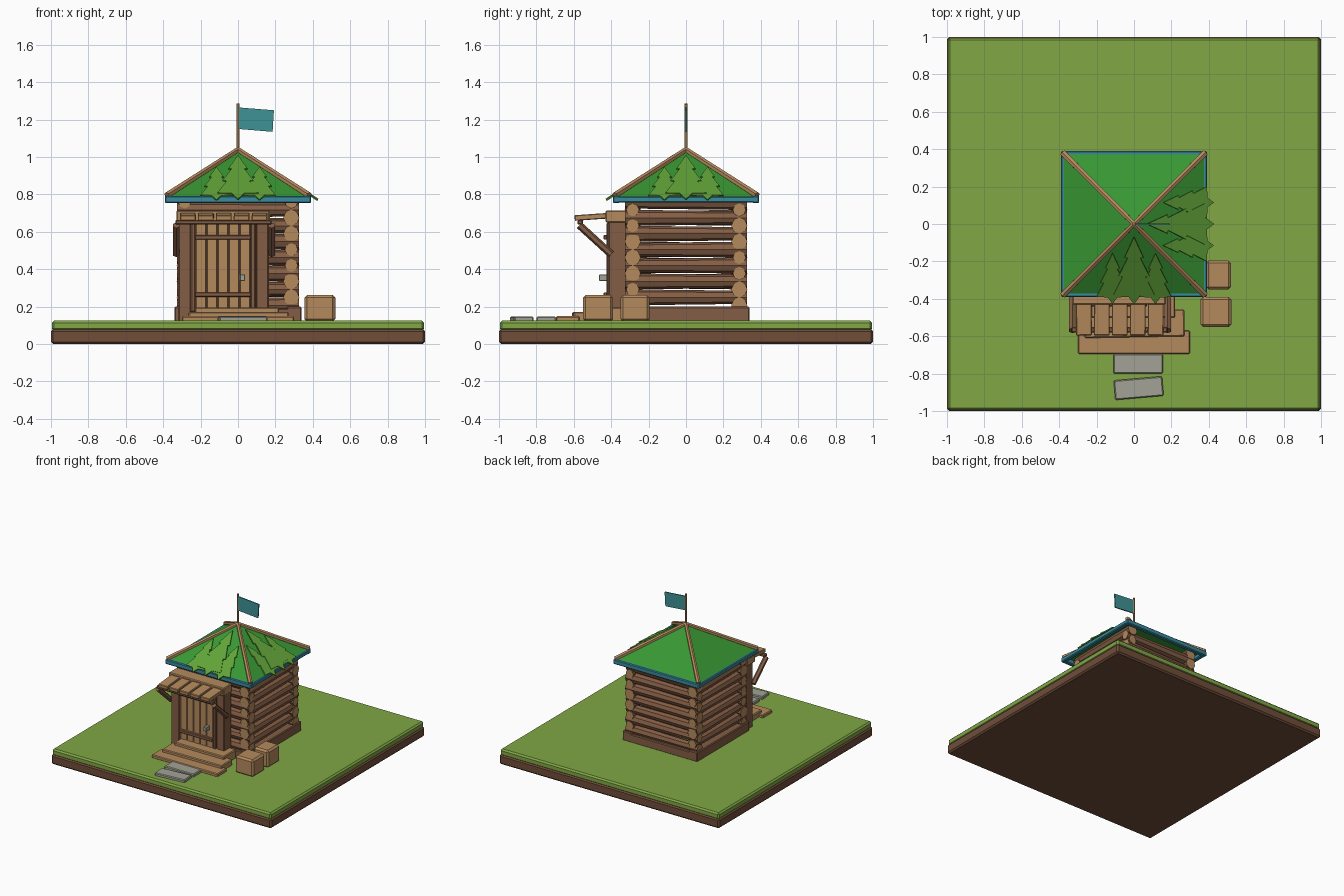
import bpy, bmesh, math, random
from mathutils import Vector, Matrix

random.seed(4)
start_cube = bpy.data.objects.get("Cube")
if start_cube:
    bpy.data.objects.remove(start_cube, do_unlink=True)


def material(name, r, g, b):
    mat = bpy.data.materials.new(name)
    mat.use_nodes = True
    mat.diffuse_color = (r, g, b, 1)
    for node in mat.node_tree.nodes:
        if node.type == 'BSDF_PRINCIPLED':
            node.inputs["Base Color"].default_value = (r, g, b, 1)
            node.inputs["Roughness"].default_value = 0.9
    return mat


GRASS = material("grass green", 0.22, 0.39, 0.06)
DIRT = material("dirt brown", 0.16, 0.075, 0.042)
LOG = material("log brown", 0.23, 0.11, 0.058)
WOOD = material("light wood", 0.46, 0.255, 0.11)
STONE = material("stone grey", 0.36, 0.36, 0.31)
ROOF = material("roof green", 0.04, 0.31, 0.033)
LEAF = material("leaf green", 0.12, 0.37, 0.04)
TEAL = material("eave teal", 0.04, 0.26, 0.34)
FLAG = material("flag teal", 0.048, 0.29, 0.3)


def finish(name, bm, *mats):
    bmesh.ops.recalc_face_normals(bm, faces=bm.faces)
    mesh = bpy.data.meshes.new(name)
    bm.to_mesh(mesh)
    bm.free()
    for mat in mats:
        mesh.materials.append(mat)
    obj = bpy.data.objects.new(name, mesh)
    bpy.context.collection.objects.link(obj)
    return obj


def box(name, mat, xs, ys, zs, rot=(0, 0, 0), bevel=0.006):
    """Box between ranges on each axis, turned about its centre."""
    bm = bmesh.new()
    bmesh.ops.create_cube(bm, size=1)
    size = [b - a for a, b in (xs, ys, zs)]
    bmesh.ops.scale(bm, vec=size, verts=bm.verts)
    obj = finish(name, bm, mat)
    obj.location = [(a + b) / 2 for a, b in (xs, ys, zs)]
    obj.rotation_euler = [math.radians(a) for a in rot]
    if bevel:
        mod = obj.modifiers.new("soft edge", 'BEVEL')
        mod.width = bevel
        mod.segments = 1
    return obj


def pole(name, start, end, r1, r2, side=LOG, cap=WOOD, sides=8):
    """Faceted pole between two points, with its own cap colour."""
    a, b = Vector(start), Vector(end)
    bm = bmesh.new()
    turn = (b - a).to_track_quat('Z', 'Y').to_matrix().to_4x4()
    place = Matrix.Translation((a + b) / 2) @ turn
    bmesh.ops.create_cone(bm, cap_ends=True, segments=sides, radius1=r1,
                          radius2=r2, depth=(b - a).length, matrix=place)
    for face in bm.faces:
        face.material_index = int(len(face.verts) > 4)
    return finish(name, bm, side, cap)


def plate(name, mat, outline, place, depth):
    """Flat outline extruded into a thin plate."""
    bm = bmesh.new()
    face = bm.faces.new([bm.verts.new((x, y, 0)) for x, y in outline])
    out = bmesh.ops.extrude_face_region(bm, geom=[face])
    moved = [v for v in out["geom"] if isinstance(v, bmesh.types.BMVert)]
    bmesh.ops.translate(bm, verts=moved, vec=(0, 0, depth))
    bmesh.ops.transform(bm, matrix=place, verts=bm.verts)
    return finish(name, bm, mat)


# Ground slab
box("dirt_base", DIRT, (-1, 1), (-1, 1), (0, 0.08), bevel=0.012)
box("grass_top", GRASS, (-0.995, 0.995), (-0.995, 0.995), (0.07, 0.125), bevel=0.012)

# Sill beams under the walls
for s in (-1, 1):
    edge = sorted((s * 0.26, s * 0.34))
    box("side_sill", LOG, edge, (-0.34, 0.34), (0.12, 0.2))
    box("cross_sill", LOG, (-0.33, 0.33), edge, (0.12, 0.19))

# Stacked logs, the two directions interlocking at half height
PITCH, REACH, WALL = 0.085, 0.325, 0.285
for i in range(7):
    for s in (-1, 1):
        r1, r2 = random.sample((0.043, 0.035), 2)
        z = 0.25 + PITCH * i
        pole("side_log", (s * WALL, -REACH, z), (s * WALL, REACH, z), r1, r2)
        z -= PITCH / 2
        pole("cross_log", (-REACH, s * WALL, z), (REACH, s * WALL, z), r2, r1)

# Pyramid roof
EAVE, EAVE_Z, APEX_Z = 0.375, 0.79, 1.035
bm = bmesh.new()
base = [bm.verts.new((x * EAVE, y * EAVE, EAVE_Z))
        for x, y in ((-1, -1), (1, -1), (1, 1), (-1, 1))]
top = bm.verts.new((0, 0, APEX_Z))
bm.faces.new(base)
for i in range(4):
    bm.faces.new((base[i], base[(i + 1) % 4], top))
finish("roof", bm, ROOF)

# Eave boards and hip poles
for s in (-1, 1):
    edge = sorted((s * 0.355, s * 0.39))
    box("front_back_eave", TEAL, (-0.39, 0.39), edge, (0.753, 0.793))
    box("side_eave", TEAL, edge, (-0.38, 0.38), (0.756, 0.79))
    for t in (-1, 1):
        pole("hip_pole", (s * 0.38, t * 0.38, 0.795), (0, 0, APEX_Z + 0.004),
             0.018, 0.015, WOOD, WOOD, 6)

# Leafy boughs lying on the front and left slopes
half = [(0, 0), (0.45, 0.3), (0.3, 0.31), (0.75, 0.58), (0.55, 0.59),
        (1, 0.86), (0.3, 0.87), (0, 1)]
outline = half + [(-x, y) for x, y in reversed(half[1:-1])]
slope = (APEX_Z - EAVE_Z) / EAVE
tilt = math.atan(slope)
stretch = 1 / math.cos(tilt)
for turn in (0, math.pi / 2):
    for cx, high, wide, lift in ((-0.115, 0.15, 0.085, 0.006),
                                 (0.115, 0.15, 0.085, 0.007),
                                 (0, 0.06, 0.11, 0.011)):
        pts = [(cx + wide * x, -stretch * (high + (0.42 - high) * y))
               for x, y in outline]
        place = (Matrix.Rotation(turn, 4, 'Z')
                 @ Matrix.Translation((0, 0, APEX_Z))
                 @ Matrix.Rotation(tilt, 4, 'X')
                 @ Matrix.Translation((0, 0, lift)))
        plate("roof_bough", LEAF, pts, place, 0.008)

# Flag
pole("flag_pole", (0, 0, 1.01), (0, 0, 1.285), 0.009, 0.008, WOOD, WOOD, 6)
upright = Matrix.Translation((0, 0.004, 0)) @ Matrix.Rotation(math.pi / 2, 4, 'X')
plate("flag", FLAG, [(0.005, 1.15), (0.185, 1.135), (0.192, 1.25), (0.005, 1.265)],
      upright, 0.009)

# Door frame
box("door_back", LOG, (-0.27, 0.11), (-0.39, -0.3), (0.13, 0.66), bevel=0)
for x in (-0.285, 0.13):
    box("door_post", LOG, (x - 0.035, x + 0.035), (-0.415, -0.32), (0.12, 0.66))
for x in (-0.24, 0.08):
    box("inner_jamb", LOG, (x - 0.013, x + 0.013), (-0.425, -0.34), (0.17, 0.65))
box("door_header", WOOD, (-0.33, 0.17), (-0.43, -0.32), (0.65, 0.715))

# Plank door
for i in range(5):
    x = -0.226 + 0.059 * i
    box("door_plank", WOOD, (x, x + 0.055), (-0.42, -0.38), (0.18, 0.645), bevel=0.004)
for z in (0.265, 0.57):
    box("door_bar", LOG, (-0.23, 0.07), (-0.44, -0.41), (z - 0.012, z + 0.012), bevel=0.003)
box("door_handle", STONE, (0.01, 0.038), (-0.465, -0.42), (0.338, 0.372), bevel=0.003)

# Awning with braces
for i in range(5):
    x = -0.31 + 0.096 * i
    box("awning_slat", WOOD, (x, x + 0.084), (-0.595, -0.42), (0.665, 0.695),
        (4, 0, random.uniform(-1, 1)), 0.004)
box("awning_beam", LOG, (-0.335, 0.18), (-0.58, -0.55), (0.638, 0.664))
for x in (-0.33, 0.18):
    pole("awning_brace", (x, -0.57, 0.635), (x, -0.4, 0.48), 0.02, 0.02, LOG, LOG, 6)

# Porch floor and steps
box("porch_floor", WOOD, (-0.23, 0.22), (-0.5, -0.34), (0.12, 0.195))
box("upper_step", WOOD, (-0.265, 0.27), (-0.605, -0.46), (0.12, 0.172), (0, 0, 1))
box("lower_step", WOOD, (-0.3, 0.3), (-0.695, -0.57), (0.12, 0.149))

# Stepping stones
box("near_stone", STONE, (-0.11, 0.155), (-0.8, -0.695), (0.115, 0.147))
box("far_stone", STONE, (-0.105, 0.155), (-0.93, -0.825), (0.115, 0.147), (0, 0, 5))

# Crates
box("front_crate", WOOD, (0.355, 0.52), (-0.55, -0.39), (0.12, 0.262), bevel=0.014)
box("rear_crate", WOOD, (0.385, 0.518), (-0.35, -0.195), (0.12, 0.262), bevel=0.014)
